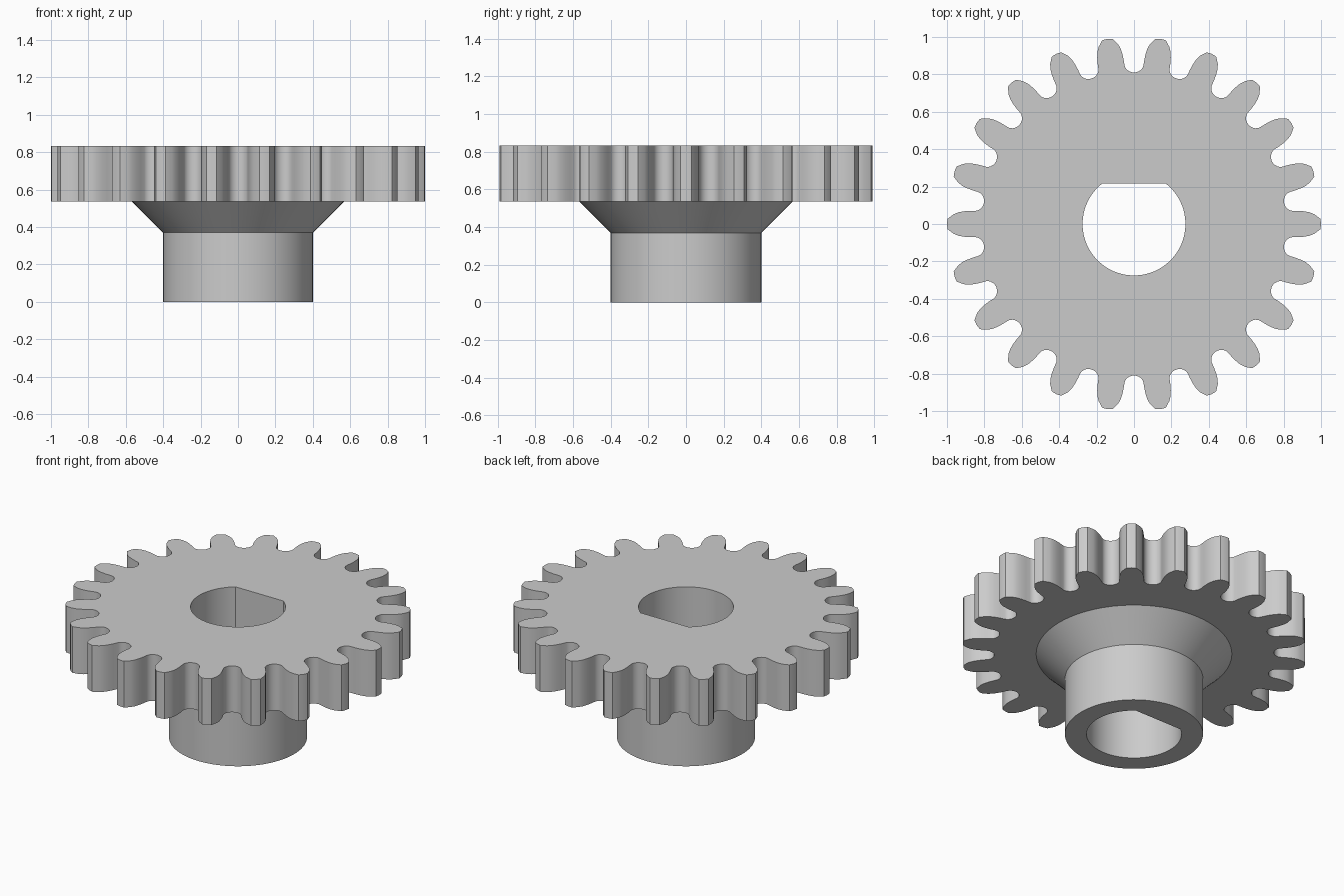
import bpy, bmesh
from math import pi, sin, cos, asin, radians

cube = bpy.data.objects.get("Cube")
if cube:
    bpy.data.objects.remove(cube, do_unlink=True)

# Main dimensions
TEETH = 22
HUB_R, CONE_R, BORE_R, BORE_FLAT = 0.4, 0.567, 0.275, 0.217
HUB_TOP, GEAR_BOTTOM, GEAR_TOP = 0.37, 0.537, 0.833
SIDES = 96

steel = bpy.data.materials.new("plain_grey")
steel.use_nodes = True
grey = (0.6, 0.6, 0.6, 1)
steel.diffuse_color = grey
steel.node_tree.nodes["Principled BSDF"].inputs["Base Color"].default_value = grey


def polar(r, a):
    return r * cos(a), r * sin(a)


def circle(r):
    return [polar(r, 2 * pi * i / SIDES) for i in range(SIDES)]


def gear_outline():
    # Half a tooth from its tip to the valley floor: radius, angle from tooth centre
    half_pitch = pi / TEETH
    half = [(1.0, 0), (0.997, 0.028), (0.966, 0.054), (0.94, 0.067), (0.91, 0.075),
            (0.88, 0.08), (0.85, 0.083), (0.838, 0.087), (0.826, 0.097),
            (0.817, 0.111), (0.812, 0.126)]
    tooth = [(r, -a) for r, a in reversed(half[1:])] + half + [(0.81, half_pitch)]
    return [polar(r, a + 2 * half_pitch * i) for i in range(TEETH) for r, a in tooth]


def bore_outline():
    # Round bore closed by one straight side towards +y
    a = asin(BORE_FLAT / BORE_R)
    start, sweep = pi - a, pi + 2 * a
    return [polar(BORE_R, start + sweep * i / 64) for i in range(65)]


bm = bmesh.new()


def ring(points, z):
    verts = [bm.verts.new((x, y, z)) for x, y in points]
    return verts, [bm.edges.new((v, verts[i - 1])) for i, v in enumerate(verts)]


def wall(a, b):
    # Quads between two rings with equal point counts
    for i in range(len(a[0])):
        bm.faces.new((a[0][i - 1], a[0][i], b[0][i], b[0][i - 1]))


def cap(outer, inner):
    # Flat annular face between two rings
    bmesh.ops.triangle_fill(bm, edges=outer[1] + inner[1], use_beauty=True)


gear, bore = gear_outline(), bore_outline()
gear_top, gear_low = ring(gear, GEAR_TOP), ring(gear, GEAR_BOTTOM)
cone_top, hub_top = ring(circle(CONE_R), GEAR_BOTTOM), ring(circle(HUB_R), HUB_TOP)
hub_low = ring(circle(HUB_R), 0)
bore_low, bore_top = ring(bore, 0), ring(bore, GEAR_TOP)

wall(gear_top, gear_low)    # teeth
cap(gear_low, cone_top)     # underside of the toothed disc
wall(cone_top, hub_top)     # flared collar
wall(hub_top, hub_low)      # hub
cap(hub_low, bore_low)      # hub end
wall(bore_low, bore_top)    # bore
cap(gear_top, bore_top)     # upper face
bmesh.ops.recalc_face_normals(bm, faces=bm.faces[:])

mesh = bpy.data.meshes.new("spur_gear_with_hub")
bm.to_mesh(mesh)
bm.free()
mesh.materials.append(steel)
obj = bpy.data.objects.new("spur_gear_with_hub", mesh)
bpy.context.collection.objects.link(obj)
bpy.context.view_layer.objects.active = obj
obj.select_set(True)
bpy.ops.object.shade_smooth_by_angle(angle=radians(28))
